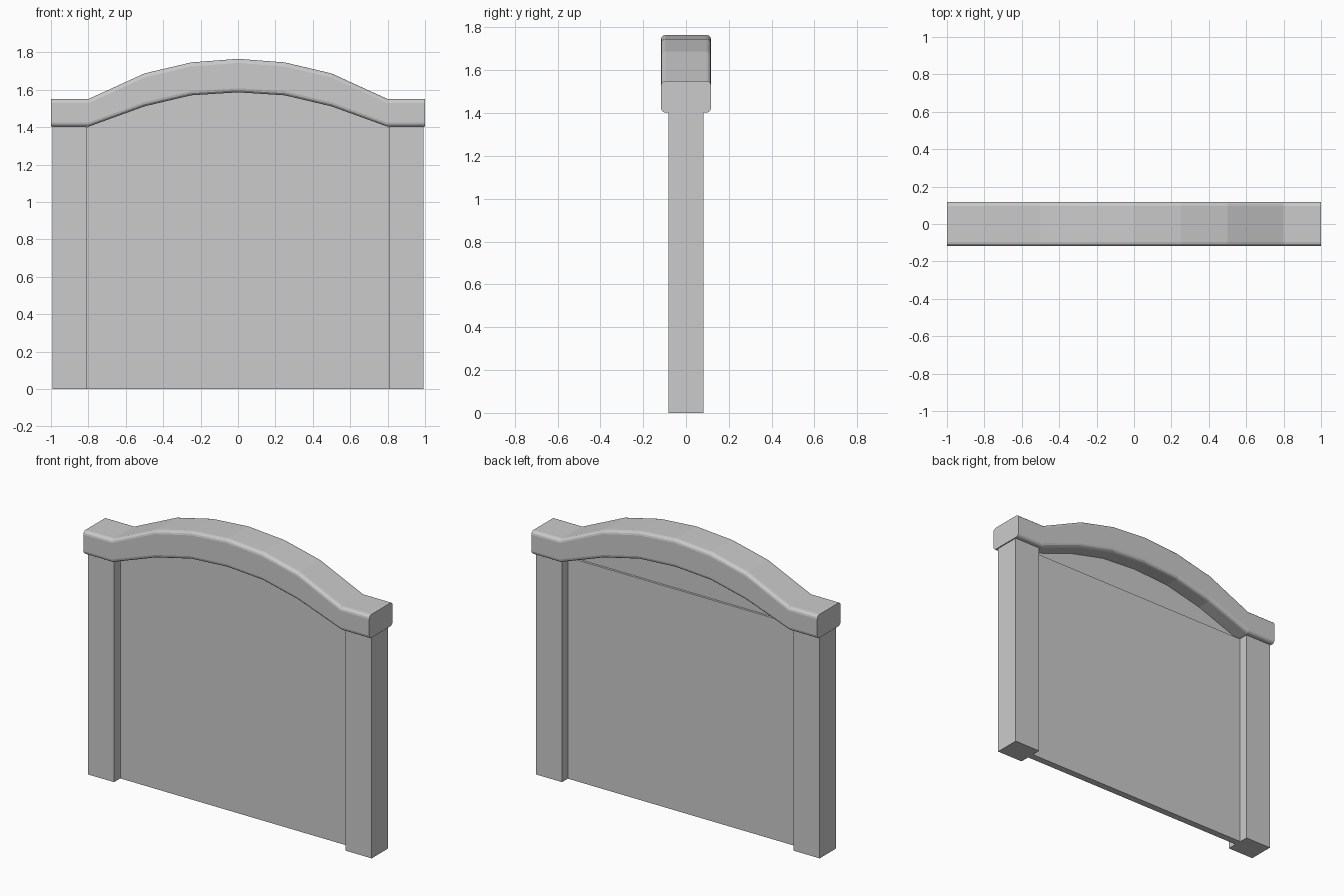
import bpy, bmesh, math

if "Cube" in bpy.data.objects:
    bpy.data.objects.remove(bpy.data.objects["Cube"])


def finish(name, bm):
    bmesh.ops.recalc_face_normals(bm, faces=bm.faces)
    mesh = bpy.data.meshes.new(name)
    bm.to_mesh(mesh)
    bm.free()
    obj = bpy.data.objects.new(name, mesh)
    bpy.context.collection.objects.link(obj)
    return obj


def prism(name, outline, y0, y1):
    """Extrude an x/z outline from y0 to y1."""
    bm = bmesh.new()
    front = [bm.verts.new((x, y0, z)) for x, z in outline]
    back = [bm.verts.new((x, y1, z)) for x, z in outline]
    bm.faces.new(front)
    bm.faces.new(back)
    n = len(outline)
    for i in range(n):
        j = (i + 1) % n
        bm.faces.new((front[i], front[j], back[j], back[i]))
    return finish(name, bm)


def box(name, x0, x1, y0, y1, z0, z1):
    return prism(name, [(x0, z0), (x1, z0), (x1, z1), (x0, z1)], y0, y1)


# half of the arch: x, underside z, top z (mirrored to the other side)
half = [(0, 1.586, 1.765), (0.25, 1.57, 1.746), (0.5, 1.511, 1.687),
        (0.8, 1.402, 1.55), (1.0, 1.402, 1.55)]
arch = [(-x, lo, hi) for x, lo, hi in half[:0:-1]] + half

# posts
for side, name in ((-1, "left_post"), (1, "right_post")):
    a, b = sorted((side * 0.81, side * 0.993))
    box(name, a, b, -0.082, 0.082, 0, 1.405)

# recessed main panel and slightly thinner arched infill above it
box("main_panel", -0.81, 0.81, -0.02, 0.024, 0, 1.4)
infill = [(x, lo + 0.003) for x, lo, hi in arch[1:-1]]
prism("arched_infill", [(-0.8, 1.4)] + infill + [(0.8, 1.4)], -0.02, 0.01)

# top rail: rounded rectangle section carried along the arch
W, R, SEG = 0.117, 0.022, 3
bm = bmesh.new()
rings = []
for x, lo, hi in arch:
    ring = []
    corners = ((1, hi - R, 0), (-1, hi - R, 90), (-1, lo + R, 180), (1, lo + R, 270))
    for s, zc, start in corners:
        for k in range(SEG + 1):
            a = math.radians(start + 90 * k / SEG)
            ring.append(bm.verts.new((x, s * (W - R) + R * math.cos(a),
                                      zc + R * math.sin(a))))
    rings.append(ring)
n = len(rings[0])
for r0, r1 in zip(rings, rings[1:]):
    for i in range(n):
        j = (i + 1) % n
        bm.faces.new((r0[i], r0[j], r1[j], r1[i]))
bm.faces.new(rings[0])
bm.faces.new(rings[-1])
finish("top_rail", bm)
